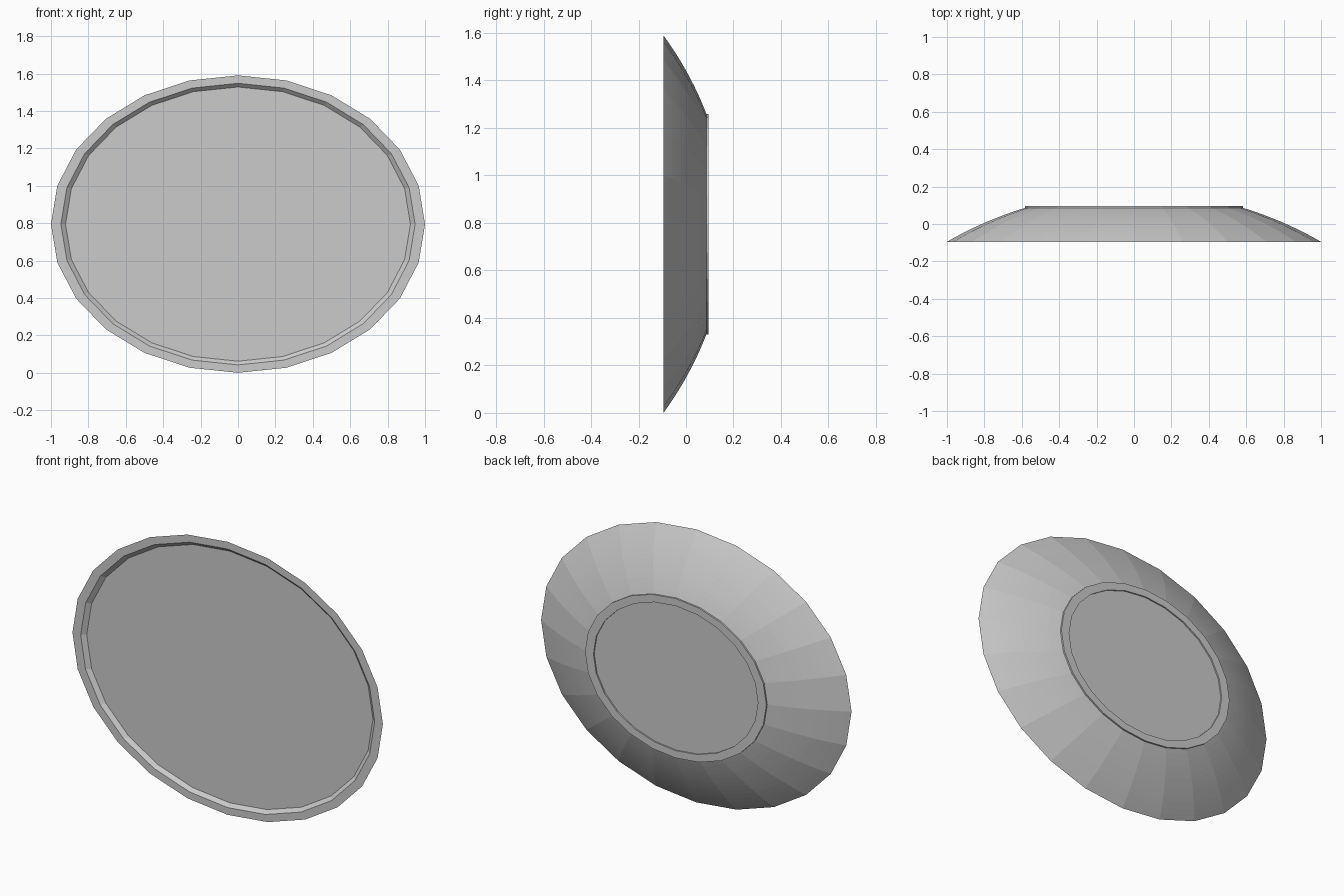
import bpy, bmesh, math

if "Cube" in bpy.data.objects:
    bpy.data.objects.remove(bpy.data.objects["Cube"])

SIDES = 24
RX, RZ, CZ = 1.0, 0.795, 0.795


def oval_lathe(name, profile, cap_start=False, cap_end=False, closed=False):
    """Sweep (radius ratio, y) points round an oval facing -y."""
    bm = bmesh.new()
    rings = []
    for r, y in profile:
        rings.append([bm.verts.new((RX * r * math.cos(2 * math.pi * i / SIDES), y,
                                    CZ + RZ * r * math.sin(2 * math.pi * i / SIDES)))
                      for i in range(SIDES)])
    pairs = list(zip(rings, rings[1:]))
    if closed:
        pairs.append((rings[-1], rings[0]))
    for a, b in pairs:
        for i in range(SIDES):
            j = (i + 1) % SIDES
            bm.faces.new((a[i], a[j], b[j], b[i]))
    if cap_start:
        bm.faces.new(rings[0])
    if cap_end:
        bm.faces.new(rings[-1])
    bmesh.ops.recalc_face_normals(bm, faces=bm.faces)
    mesh = bpy.data.meshes.new(name)
    bm.to_mesh(mesh)
    bm.free()
    obj = bpy.data.objects.new(name, mesh)
    bpy.context.collection.objects.link(obj)
    return obj


# Body: recessed front panel, flat rim, domed back
R, FRONT, N = 2.0, -0.095, 12
base = math.sqrt(R * R - 1)
a0, a1 = math.asin(1 / R), math.asin(0.58 / R)
dome = []
for k in range(N + 1):
    a = a0 + (a1 - a0) * k / N
    dome.append((R * math.sin(a), FRONT + R * math.cos(a) - base))
front = [(0.922, FRONT + 0.02), (0.947, FRONT)]
oval_lathe("oval_body", front + dome, cap_start=True, cap_end=True)

# Raised foot ring on the back
oval_lathe("back_foot_ring",
           [(0.584, 0.08), (0.584, 0.095), (0.53, 0.095), (0.53, 0.08)], closed=True)
